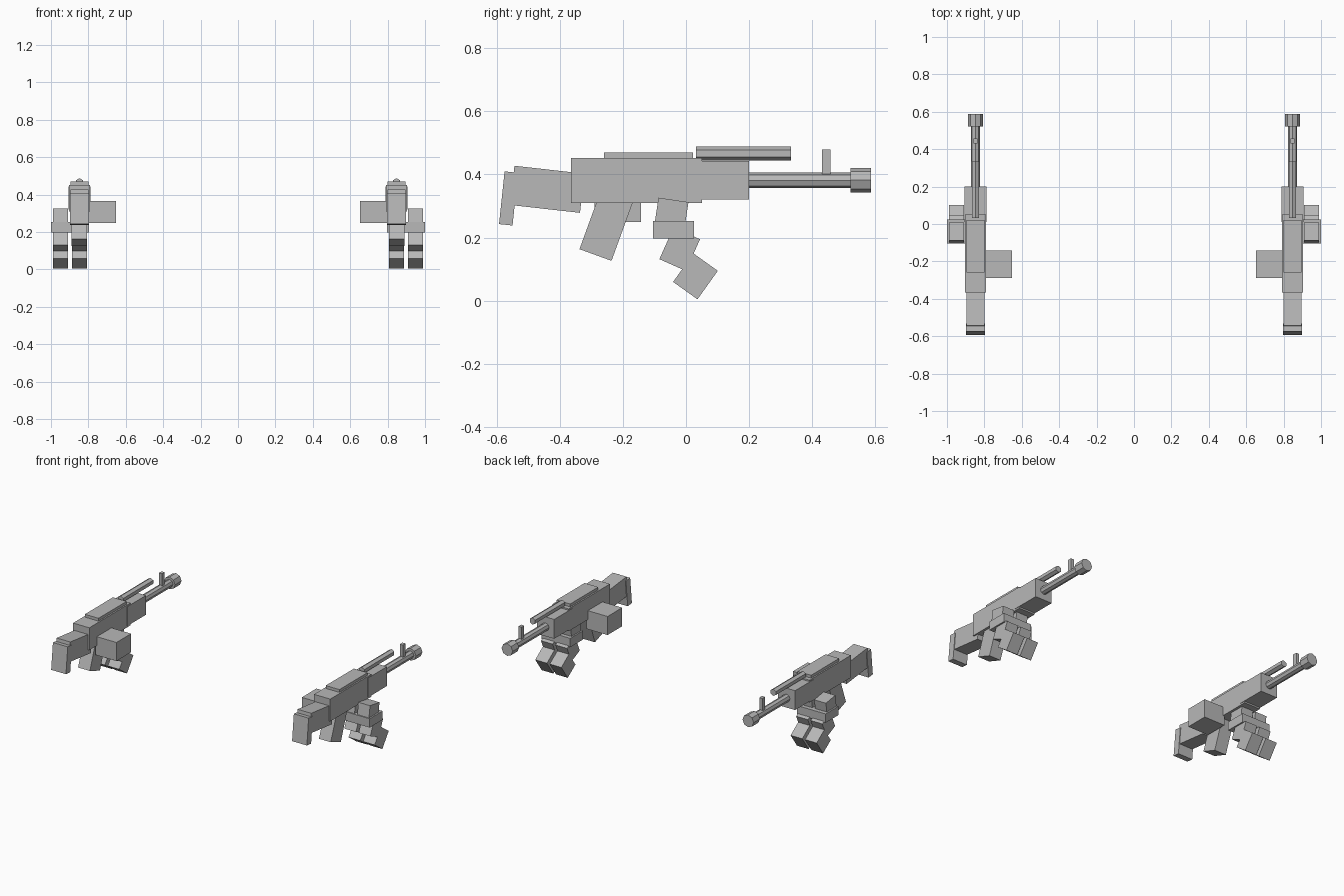
import bpy, bmesh, math
from mathutils import Matrix

if "Cube" in bpy.data.objects:
    bpy.data.objects.remove(bpy.data.objects["Cube"])

CX = -0.8475   # centre line of the left rifle
MAG_X = -0.949  # centre line of the outer magazine

grey = bpy.data.materials.new("gunmetal_grey")
grey.diffuse_color = (0.48, 0.48, 0.48, 1)
grey.use_nodes = True
grey.node_tree.nodes["Principled BSDF"].inputs["Base Color"].default_value = grey.diffuse_color


def finish(name, bm):
    """Turn the bmesh into an object, mirrored to make the second rifle."""
    bmesh.ops.recalc_face_normals(bm, faces=bm.faces)
    mesh = bpy.data.meshes.new(name)
    bm.to_mesh(mesh)
    bm.free()
    mesh.materials.append(grey)
    ob = bpy.data.objects.new(name, mesh)
    bpy.context.collection.objects.link(ob)
    mod = ob.modifiers.new("mirror", 'MIRROR')
    mod.use_axis = (True, False, False)
    mod.use_mirror_merge = False


def box(name, x, y, z, sx, sy, sz, tilt=0):
    bm = bmesh.new()
    m = (Matrix.Translation((x, y, z)) @ Matrix.Rotation(math.radians(tilt), 4, 'X')
         @ Matrix.Diagonal((sx, sy, sz, 1)))
    bmesh.ops.create_cube(bm, size=1, matrix=m)
    finish(name, bm)


def span(name, x0, x1, y0, y1, z0, z1):
    box(name, (x0 + x1) / 2, (y0 + y1) / 2, (z0 + z1) / 2, x1 - x0, y1 - y0, z1 - z0)


def tube(name, y0, y1, z, r, sides):
    """Prism along y with one corner pointing up."""
    bm = bmesh.new()
    bmesh.ops.create_cone(bm, cap_ends=True, segments=sides, radius1=r, radius2=r, depth=y1 - y0)
    up = max(bm.verts, key=lambda v: v.co.y).co
    turn = math.pi / 2 - math.atan2(up.y, up.x)
    m = (Matrix.Translation((CX, (y0 + y1) / 2, z)) @ Matrix.Rotation(math.pi / 2, 4, 'X')
         @ Matrix.Rotation(turn, 4, 'Z'))
    bm.transform(m)
    finish(name, bm)


# Body
span("receiver", CX - 0.057, CX + 0.057, -0.365, 0.05, 0.31, 0.452)
span("top_cover", CX - 0.048, CX + 0.048, -0.26, 0.022, 0.44, 0.47)
span("handguard", CX - 0.06, CX + 0.06, 0.012, 0.2, 0.32, 0.443)

# Barrel group
tube("barrel", 0.15, 0.54, 0.381, 0.0245, 8)
tube("muzzle", 0.522, 0.587, 0.382, 0.039, 8)
tube("gas_tube", 0.032, 0.333, 0.4665, 0.0215, 6)
span("front_sight", CX - 0.011, CX + 0.011, 0.431, 0.458, 0.39, 0.479)

# Stock and grip
box("stock", CX, -0.44, 0.353, 0.096, 0.223, 0.125, -6.4)
box("butt_plate", CX, -0.5626, 0.324, 0.104, 0.043, 0.168, -6)
box("grip", CX, -0.249, 0.249, 0.083, 0.108, 0.222, -20)

# Side box on the inner face
span("side_box", -0.80, -0.652, -0.29, -0.143, 0.249, 0.367)

# Paired curved magazines held by a clamp
for label, x in (("inner", CX), ("outer", MAG_X)):
    box(label + "_magazine_top", x, -0.048, 0.264, 0.082, 0.096, 0.112, -8.5)
    box(label + "_magazine_middle", x, -0.02, 0.163, 0.082, 0.092, 0.11, -24)
    box(label + "_magazine_bottom", x, 0.03, 0.077, 0.082, 0.095, 0.111, -35.5)
span("magazine_clamp", -1.0, -0.797, -0.105, 0.025, 0.197, 0.253)
